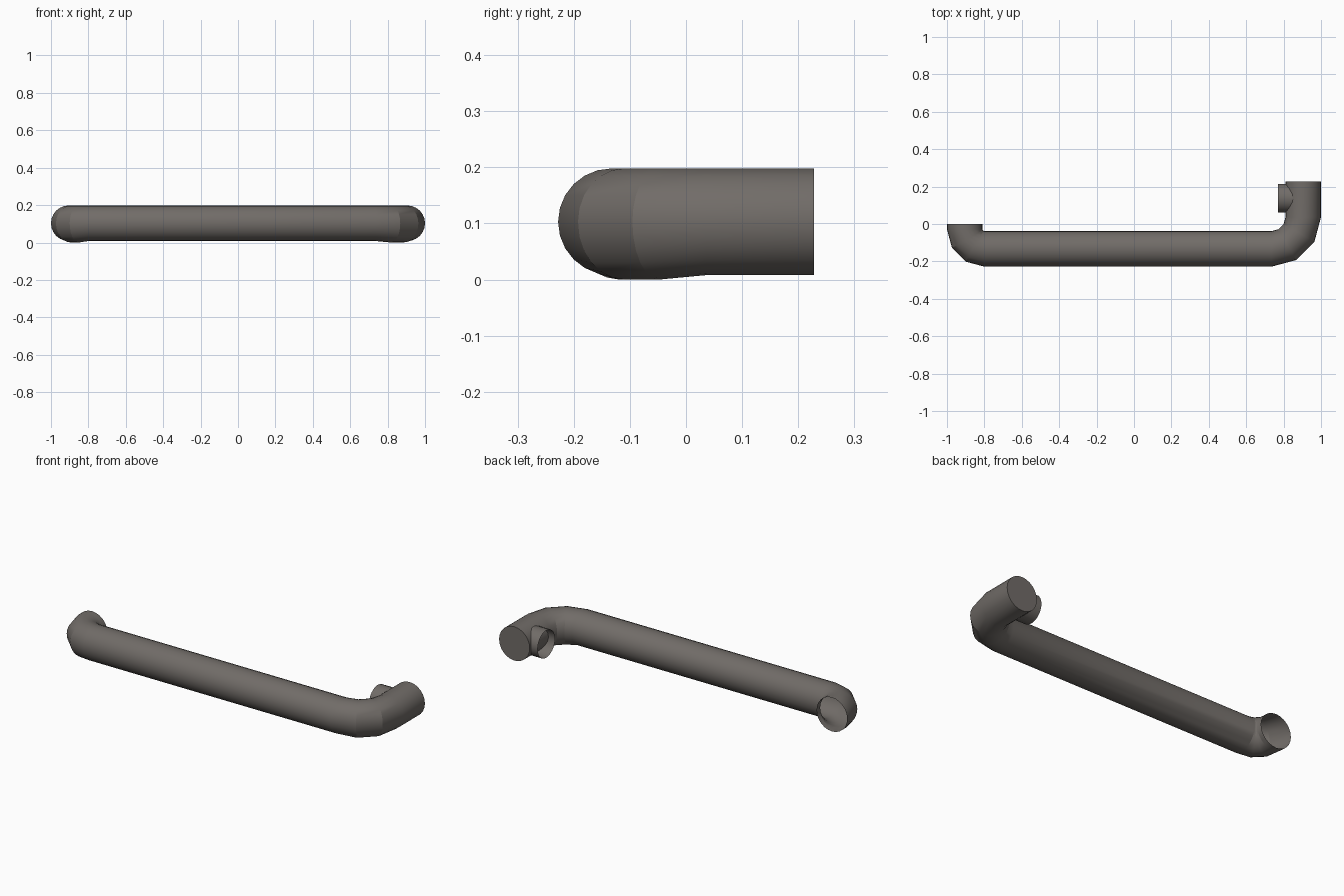
import bpy, bmesh, math
from mathutils import Vector

if "Cube" in bpy.data.objects:
    bpy.data.objects.remove(bpy.data.objects["Cube"], do_unlink=True)

SIDES = 24
RADIUS = 0.095
AXIS_Z = 0.103
SAG = 0.008

# Dark warm grey metal
metal = bpy.data.materials.new("warm_grey_metal")
metal.use_nodes = True
colour = (0.165, 0.15, 0.138, 1)
metal.diffuse_color = colour
metal.node_tree.nodes["Principled BSDF"].inputs["Base Color"].default_value = colour


def tube(name, rings, radius, cap_end=False):
    """Sweep a circle through rings of (x, y, heading in degrees, sag)."""
    bm = bmesh.new()
    loops = []
    for x, y, heading, sag in rings:
        a = math.radians(heading)
        side = Vector((math.sin(a), -math.cos(a), 0))
        loop = []
        for i in range(SIDES):
            t = math.tau * i / SIDES
            p = Vector((x, y, AXIS_Z)) + side * radius * math.cos(t)
            p.z += radius * math.sin(t) + sag * min(0, math.sin(t))
            loop.append(bm.verts.new(p))
        loops.append(loop)
    for a, b in zip(loops, loops[1:]):
        for i in range(SIDES):
            j = (i + 1) % SIDES
            bm.faces.new((a[i], a[j], b[j], b[i]))
    if cap_end:
        bm.faces.new(loops[-1])
    bmesh.ops.recalc_face_normals(bm, faces=bm.faces)
    mesh = bpy.data.meshes.new(name)
    bm.to_mesh(mesh)
    bm.free()
    mesh.materials.append(metal)
    obj = bpy.data.objects.new(name, mesh)
    bpy.context.collection.objects.link(obj)
    bpy.ops.object.select_all(action="DESELECT")
    obj.select_set(True)
    bpy.context.view_layer.objects.active = obj
    bpy.ops.object.shade_smooth_by_angle(angle=math.radians(20))
    return obj


def bend(cx, cy, bend_radius, headings):
    """Rings of an elbow around a pivot; the inner rings sag slightly."""
    rings = []
    for h in headings:
        a = math.radians(h)
        sag = SAG if h % 90 else 0
        rings.append((cx + bend_radius * math.sin(a),
                      cy - bend_radius * math.cos(a), h, sag))
    return rings


# Main pipe: open short elbow, long straight run, wide elbow, closed end
path = [(-0.905, 0.0, -90, 0)]
path += bend(-0.8, -0.028, 0.105, (-90, -60, -30, 0))
path += bend(0.735, 0.037, 0.17, (0, 30, 60, 90))
path += [(0.905, 0.228, 90, 0)]
tube("main_pipe", path, RADIUS, cap_end=True)

# Open branch stub on the inner side of the closed end
tube("branch_stub", [(0.9, 0.138, 180, 0), (0.77, 0.138, 180, 0)], 0.077)
